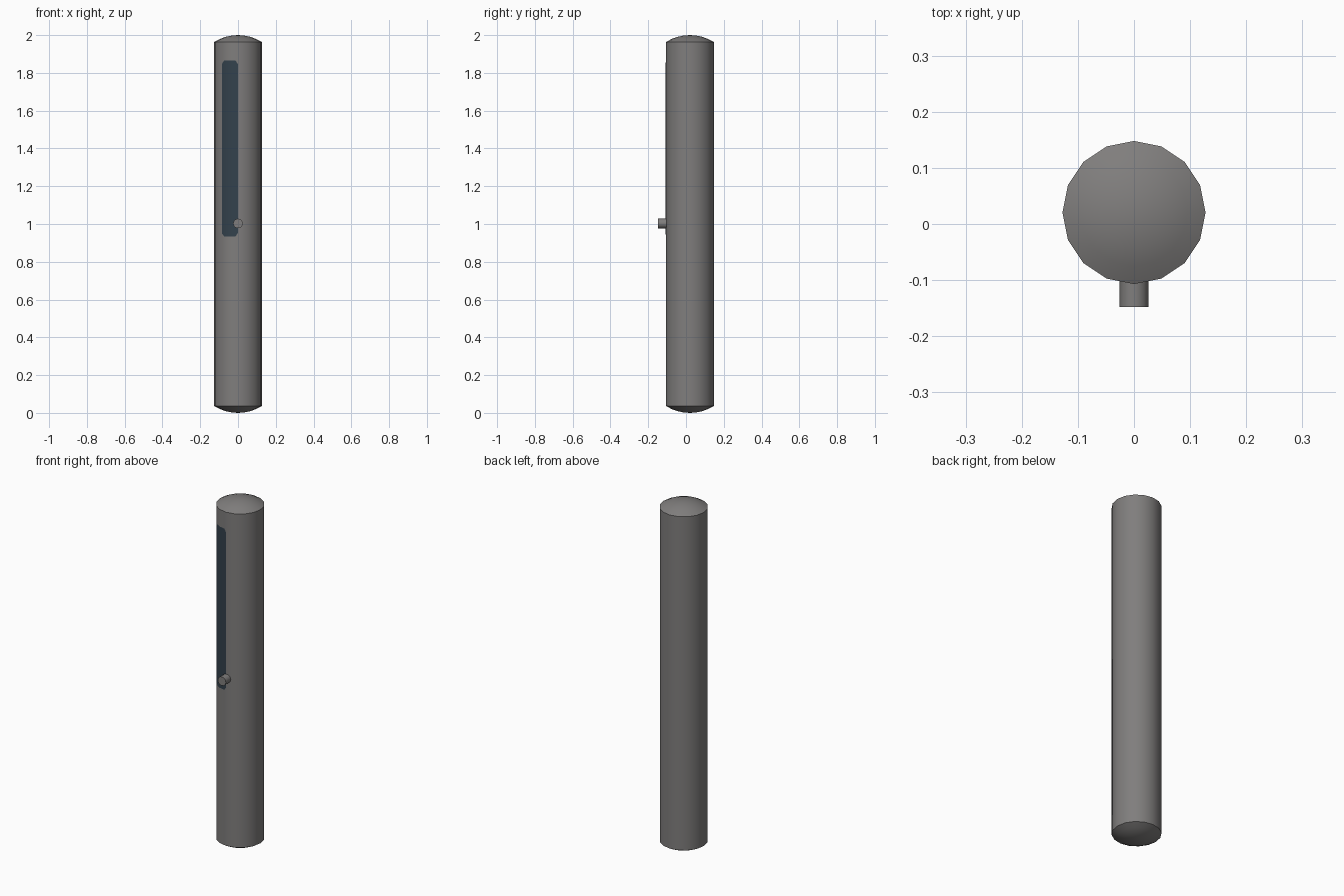
import bpy, bmesh, math

if "Cube" in bpy.data.objects:
    bpy.data.objects.remove(bpy.data.objects["Cube"])

R, CY, SIDES = 0.1275, 0.0205, 16      # tube radius, tube centre y, sides
TOP, LOW, CAP = 2.0, 0.0, 0.037        # ends and dome height


def material(name, rgb):
    m = bpy.data.materials.new(name)
    m.diffuse_color = (*rgb, 1)
    m.use_nodes = True
    m.node_tree.nodes["Principled BSDF"].inputs["Base Color"].default_value = m.diffuse_color
    return m


grey = material("warm grey", (0.215, 0.208, 0.205))
slate = material("dark slate blue", (0.033, 0.053, 0.072))


def finish(name, bm, mat, smooth=True):
    me = bpy.data.meshes.new(name)
    bm.to_mesh(me)
    bm.free()
    me.materials.append(mat)
    ob = bpy.data.objects.new(name, me)
    bpy.context.collection.objects.link(ob)
    if smooth:
        bpy.ops.object.select_all(action='DESELECT')
        ob.select_set(True)
        bpy.context.view_layer.objects.active = ob
        bpy.ops.object.shade_smooth_by_angle(angle=math.radians(25))
    return ob


def lathe(name, profile, mat, place):
    """Closed solid of rings from (radius, height) pairs; radius 0 makes a pole."""
    bm = bmesh.new()
    rings = []
    for r, h in profile:
        n = SIDES if r > 0 else 1
        rings.append([bm.verts.new(place(r * math.cos(2 * math.pi * i / SIDES),
                                         r * math.sin(2 * math.pi * i / SIDES), h))
                      for i in range(n)])
    for a, b in zip(rings, rings[1:]):
        for i in range(SIDES):
            j = (i + 1) % SIDES
            loop = [a[i % len(a)], a[j % len(a)], b[j % len(b)], b[i % len(b)]]
            bm.faces.new(list(dict.fromkeys(loop)))
    bmesh.ops.recalc_face_normals(bm, faces=bm.faces)
    return finish(name, bm, mat)


# Tube with a shallow dome on each end
ball = (R * R + CAP * CAP) / (2 * CAP)
radii = [0, R * 0.25, R * 0.5, R * 0.75, R]
dome = [(r, ball - math.sqrt(ball * ball - r * r)) for r in radii]
profile = [(r, LOW + h) for r, h in dome] + [(r, TOP - h) for r, h in reversed(dome)]
lathe("tube_body", profile, grey, lambda x, y, h: (x, CY + y, h))

# Round button standing out of the front
lathe("front_button", [(0, -0.08), (0.0255, -0.08), (0.0255, -0.1475), (0, -0.1475)],
      grey, lambda x, y, h: (x, h, 1.003 + y))


# Dark strip wrapped over the two facets left of centre
def surface_y(x, lift):
    r = R + lift
    x1, y1 = r * math.sin(math.pi / 8), r * math.cos(math.pi / 8)
    x2 = y2 = r * math.sin(math.pi / 4)
    ax = abs(x)
    if ax < x1:
        return CY - (r + (y1 - r) * ax / x1)
    return CY - (y1 + (y2 - y1) * (ax - x1) / (x2 - x1))


bm = bmesh.new()
bend = -(R + 0.0015) * math.sin(math.pi / 8)
columns = [(-0.086, 0.018), (-0.073, 0), (bend, 0), (-0.013, 0), (-0.001, 0.018)]
pairs = []
for x, cut in columns:                 # cut trims the corners
    y = surface_y(x, 0.0015)
    pairs.append([bm.verts.new((x, y, z)) for z in (0.934 + cut, 1.865 - cut)])
for a, b in zip(pairs, pairs[1:]):
    bm.faces.new((a[0], b[0], b[1], a[1]))
finish("front_strip", bm, slate)
